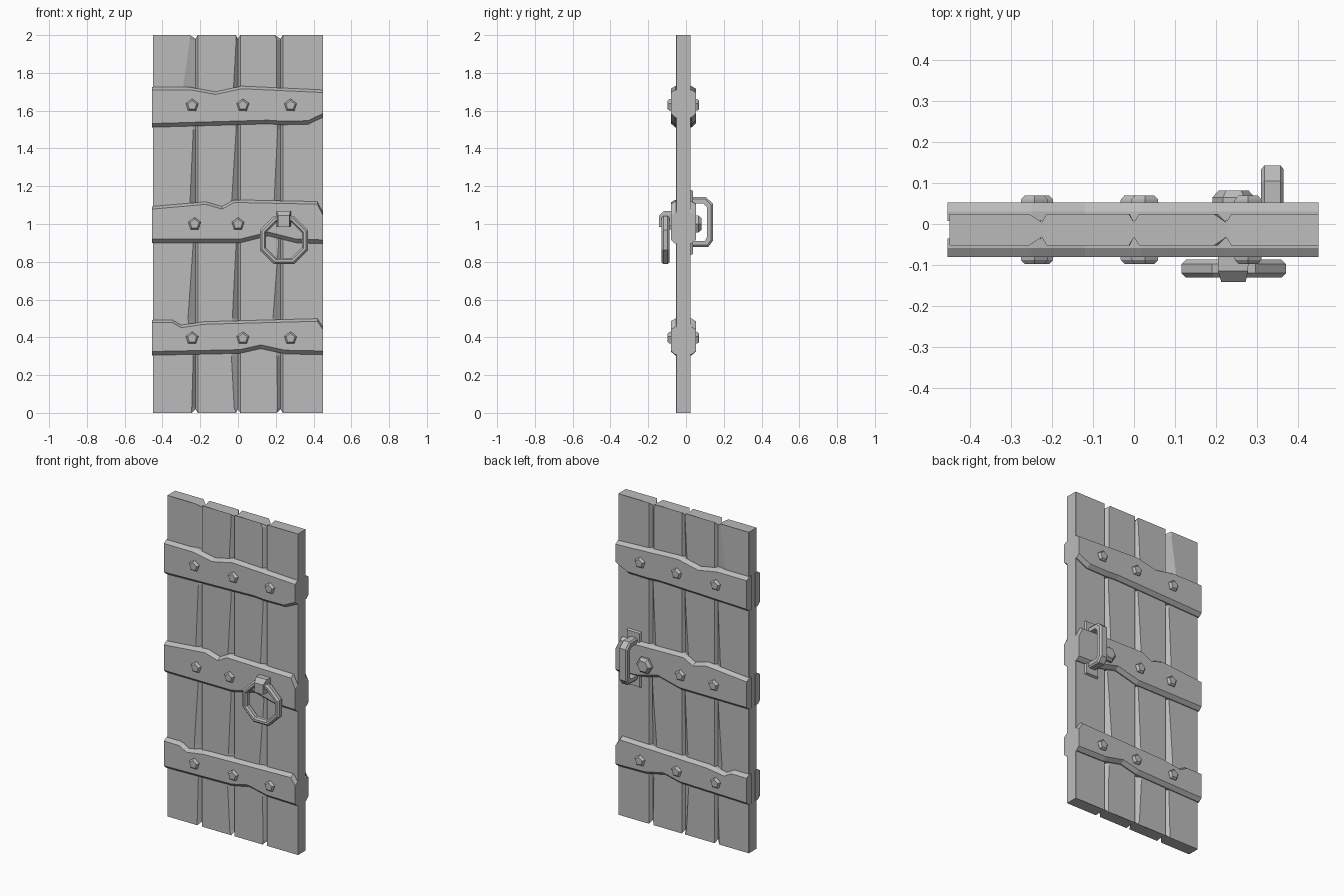
import bpy, bmesh, math

cube = bpy.data.objects.get("Cube")
if cube:
    bpy.data.objects.remove(cube, do_unlink=True)

grey = bpy.data.materials.new("plain grey")
grey.use_nodes = True
grey.diffuse_color = (0.5, 0.5, 0.5, 1)
grey.node_tree.nodes["Principled BSDF"].inputs["Base Color"].default_value = (0.5, 0.5, 0.5, 1)

FRONT, BACK = -0.052, 0.024
MID = (FRONT + BACK) / 2


def loft(name, rings, closed=False):
    """Skin a row of equal point rings; cap the ends unless closed."""
    bm = bmesh.new()
    rows = [[bm.verts.new(p) for p in ring] for ring in rings]
    pairs = list(zip(rows, rows[1:]))
    if closed:
        pairs.append((rows[-1], rows[0]))
    for a, b in pairs:
        for i in range(len(a)):
            j = (i + 1) % len(a)
            bm.faces.new((a[i], a[j], b[j], b[i]))
    if not closed:
        bm.faces.new(rows[0])
        bm.faces.new(rows[-1])
    bmesh.ops.recalc_face_normals(bm, faces=bm.faces)
    mesh = bpy.data.meshes.new(name)
    bm.to_mesh(mesh)
    bm.free()
    mesh.materials.append(grey)
    obj = bpy.data.objects.new(name, mesh)
    bpy.context.collection.objects.link(obj)
    return obj


def flip(y, side):
    """Reflect a front depth to the back when side is 1."""
    return y if side < 0 else 2 * MID - y


def disc(x, z, y, radius, sides, turn=0):
    return [(x + radius * math.cos(turn + math.tau * i / sides), y,
             z + radius * math.sin(turn + math.tau * i / sides)) for i in range(sides)]


# Planks: uneven hand-cut chamfers run down each groove
LEVELS = [0, 0.025, 0.3, 0.5, 0.9, 1.1, 1.5, 1.7, 1.975, 2]
WEAR = [[0.02, 0.02, 0.012, 0.04, 0.012, 0.03, 0.012, 0.07, 0.03, 0.03],
        [0.01, 0.02, 0.035, 0.03, 0.01, 0.035, 0.01, 0.025, 0.01, 0.012],
        [0.02, 0.015, 0.02, 0.04, 0.01, 0.035, 0.015, 0.02, 0.02, 0.03]]
EDGES = [-0.45, -0.225, 0, 0.225, 0.45]
GROOVE = 0.02
for n in range(4):
    x0, x1 = EDGES[n], EDGES[n + 1]
    rings = []
    for k, z in enumerate(LEVELS):
        wl = 0.012 if n else 0.001
        wr = WEAR[n][k] if n < 3 else 0.001
        dl = GROOVE if n else 0.001
        dr = GROOVE if n < 3 else 0.001
        # the groove corners are knocked off at both plank ends
        drop = 0.02 if k == len(LEVELS) - 1 else -0.02 if k == 0 else 0
        zl = z - drop * (n > 0)
        zr = z - drop * (n < 3)
        rings.append([(x0, FRONT + dl, zl), (x0 + wl, FRONT, z), (x1 - wr, FRONT, z),
                      (x1, FRONT + dr, zr), (x1, BACK - dr, zr), (x1 - wr, BACK, z),
                      (x0 + wl, BACK, z), (x0, BACK - dl, zl)])
    loft(f"plank_{n + 1}", rings)

# Cross battens: worn outlines given as upper and lower edges, same on both sides
BATTENS = {
    "top_batten": ([(-0.455, 1.724), (-0.25, 1.724), (-0.12, 1.7), (0.02, 1.73), (0.45, 1.71)],
                   [(0.45, 1.565), (0.37, 1.527), (0.23, 1.525), (0.16, 1.53), (-0.455, 1.512)]),
    "middle_batten": ([(-0.455, 1.093), (-0.17, 1.118), (-0.085, 1.093), (-0.02, 1.128),
                       (0.42, 1.119), (0.45, 1.06)],
                      [(0.45, 0.896), (0.31, 0.9), (0.16, 0.937), (0.01, 0.9), (-0.455, 0.9)]),
    "bottom_batten": ([(-0.455, 0.493), (-0.35, 0.493), (-0.3, 0.465), (-0.18, 0.483),
                       (0.42, 0.499), (0.45, 0.455)],
                      [(0.45, 0.308), (0.25, 0.312), (0.12, 0.34), (0.01, 0.315), (-0.455, 0.305)]),
}
for name, (upper, lower) in BATTENS.items():
    for side, label in ((-1, "front"), (1, "back")):
        outer = upper + lower
        inner = [(x, z - 0.014) for x, z in upper] + [(x, z + 0.02) for x, z in lower]
        loft(f"{label}_{name}", [[(x, flip(y, side), z) for x, z in pts]
                                 for y, pts in ((-0.035, outer), (-0.058, outer), (-0.08, inner))])

# Five-sided tapered studs
STUDS = [(x, z) for z in (0.395, 1.628) for x in (-0.243, 0.026, 0.278)]
STUDS += [(-0.23, 1.0), (0, 1.0)]
for side, label in ((-1, "front"), (1, "back")):
    for n, (x, z) in enumerate(STUDS):
        loft(f"{label}_stud_{n + 1}", [disc(x, z, flip(y, side), r, 5, 0.3)
                                       for y, r in ((-0.07, 0.036), (-0.088, 0.034), (-0.097, 0.025))])

# Ring pull hanging from a forged staple
RX, RZ, RY = 0.243, 0.915, -0.109
ring = []
for i in range(8):
    a = math.tau * (i + 0.5) / 8
    section = [(0.138, -0.011), (0.126, -0.022), (0.112, -0.022),
               (0.103, -0.011), (0.103, 0.011), (0.112, 0.022), (0.126, 0.022), (0.138, 0.011)]
    ring.append([(RX + r * math.cos(a), RY + y, RZ + r * math.sin(a)) for r, y in section])
loft("pull_ring", ring, closed=True)


def slab(name, sections):
    """Rectangles (x0, x1, z0, z1) stacked along y."""
    loft(name, [[(a, y, c), (b, y, c), (b, y, d), (a, y, d)] for y, a, b, c, d in sections])


slab("ring_staple", [(-0.07, 0.205, 0.28, 0.99, 1.07), (-0.115, 0.205, 0.278, 0.985, 1.07),
                     (-0.142, 0.213, 0.272, 0.985, 1.045)])
loft("staple_nut", [disc(0.243, 1.0, y, r, 6) for y, r in
                    ((0.04, 0.052), (0.065, 0.052), (0.082, 0.036))])

# Back grip: two end plates and a bent bar
slab("grip_upper_plate", [(0.015, 0.285, 0.39, 1.07, 1.185), (0.036, 0.295, 0.38, 1.08, 1.175)])
slab("grip_lower_plate", [(0.015, 0.285, 0.39, 0.83, 0.945), (0.036, 0.295, 0.38, 0.84, 0.935)])
OUTER = [(0.02, 1.142), (0.105, 1.142), (0.143, 1.108), (0.143, 0.912), (0.118, 0.878), (0.02, 0.878)]
INNER = [(0.02, 1.108), (0.092, 1.108), (0.11, 1.09), (0.11, 0.928), (0.1, 0.91), (0.02, 0.91)]
bar = []
for (yo, zo), (yi, zi) in zip(OUTER, INNER):
    ym, zm = yo * 0.7 + yi * 0.3, zo * 0.7 + zi * 0.3
    bar.append([(0.31, yi, zi), (0.365, yi, zi), (0.365, ym, zm),
                (0.357, yo, zo), (0.318, yo, zo), (0.31, ym, zm)])
loft("grip_bar", bar)
